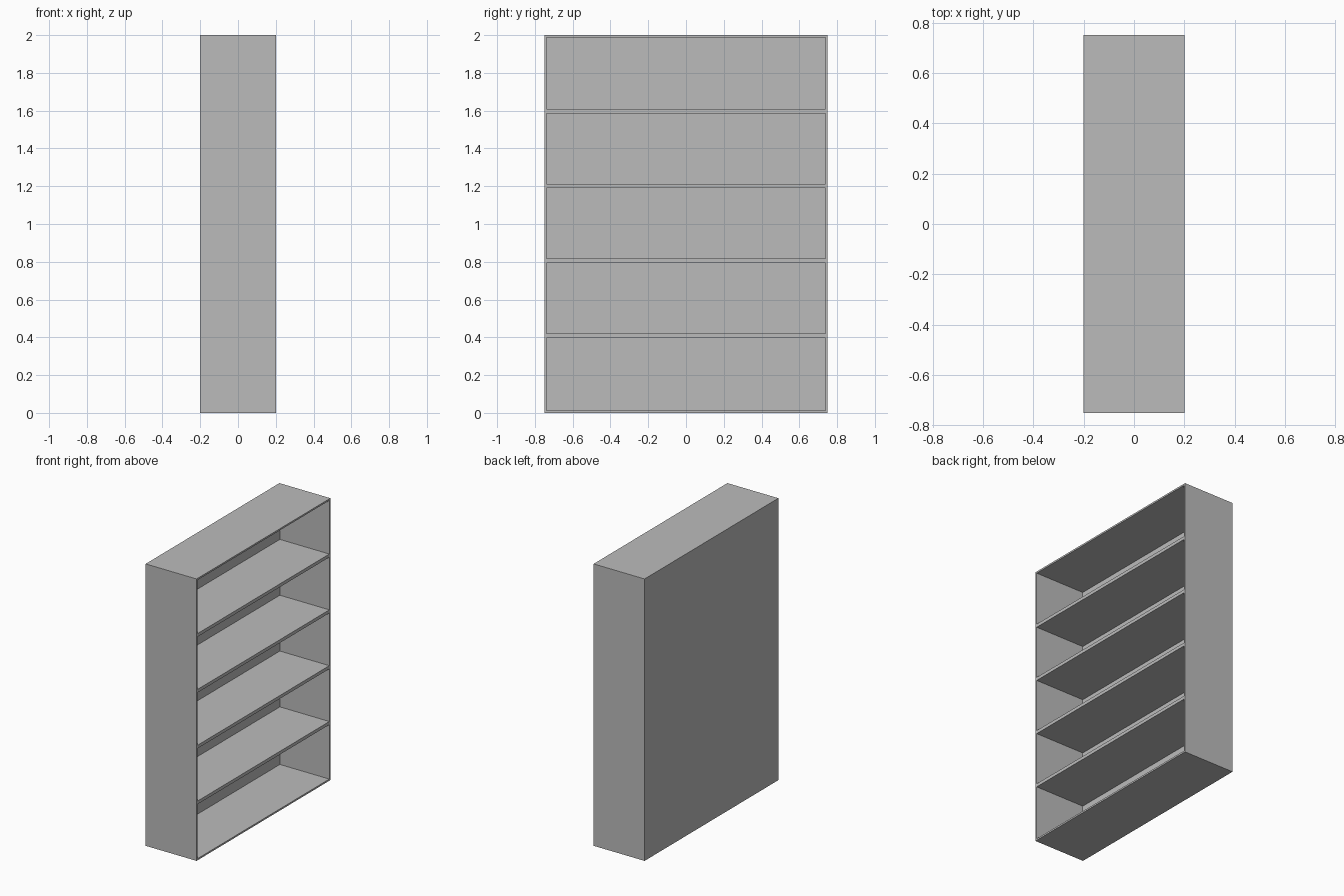
import bpy

default = bpy.data.objects.get("Cube")
if default:
    bpy.data.objects.remove(default, do_unlink=True)

# Overall size and board thicknesses
DEPTH, WIDTH, HEIGHT = 0.4, 1.5, 2.0
BOARD, SHELF = 0.012, 0.023
X0, X1 = -DEPTH / 2, DEPTH / 2
Y0, Y1 = -WIDTH / 2, WIDTH / 2

grey = bpy.data.materials.new("Grey")
grey.use_nodes = True
grey.diffuse_color = (0.5, 0.5, 0.5, 1)
grey.node_tree.nodes["Principled BSDF"].inputs["Base Color"].default_value = (0.5, 0.5, 0.5, 1)


def board(name, low, high):
    """Box spanning two opposite corners."""
    centre = [(a + b) / 2 for a, b in zip(low, high)]
    bpy.ops.mesh.primitive_cube_add(size=1, location=centre)
    obj = bpy.context.object
    obj.name = name
    obj.scale = [b - a for a, b in zip(low, high)]
    bpy.ops.object.transform_apply(location=False, rotation=False, scale=True)
    obj.data.materials.append(grey)
    return obj


# Carcass: the open side faces +x
board("right_side_panel", (X0, Y0, 0), (X1, Y0 + BOARD, HEIGHT))
board("left_side_panel", (X0, Y1 - BOARD, 0), (X1, Y1, HEIGHT))
inner0, inner1 = Y0 + BOARD, Y1 - BOARD
board("bottom_board", (X0, inner0, 0), (X1, inner1, BOARD))
board("top_board", (X0, inner0, HEIGHT - BOARD), (X1, inner1, HEIGHT))
board("back_panel", (X0, inner0, BOARD), (X0 + BOARD, inner1, HEIGHT - BOARD))

# Four evenly spaced shelves
for i in range(4):
    z = 0.409 + i * 0.396
    board(f"shelf_{i + 1}", (X0 + BOARD, inner0, z - SHELF / 2), (X1, inner1, z + SHELF / 2))
